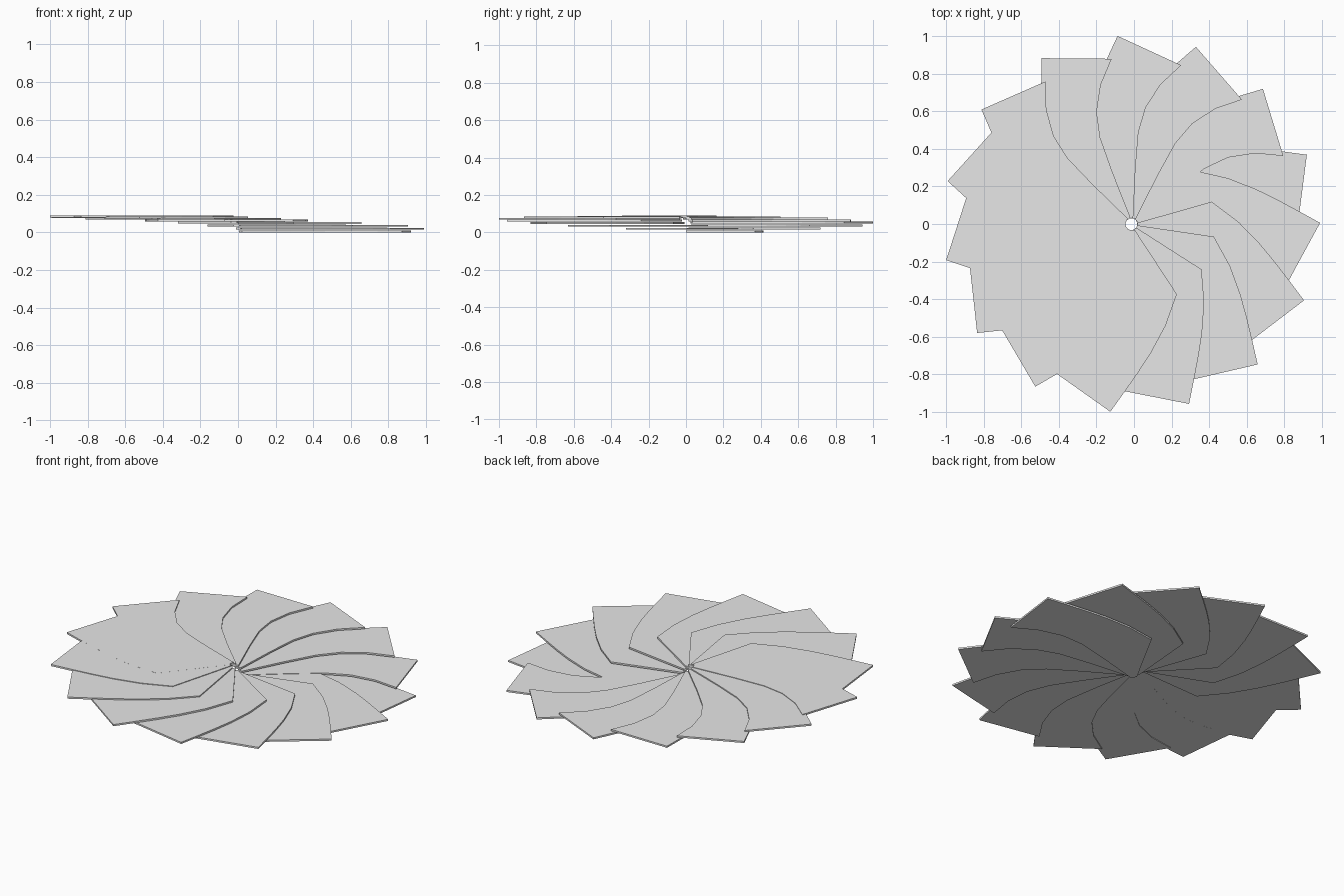
import bpy, bmesh, math

cube = bpy.data.objects.get("Cube")
if cube:
    bpy.data.objects.remove(cube, do_unlink=True)

# Plain grey
grey = bpy.data.materials.new("light_grey")
grey.use_nodes = True
GREY = (0.8, 0.8, 0.8, 1.0)
grey.diffuse_color = GREY
grey.node_tree.nodes["Principled BSDF"].inputs["Base Color"].default_value = GREY

CENTRE = (-0.014, -0.001)
COUNT = 15
STEP = 24.2        # degrees between blades
START = 21.6       # direction of the lowest blade's tip
THICK = 0.01
RISE = 0.0795

# Blade outline as (radius, degrees from the tip direction)
OUTLINE = [
    (0.035, -20), (0.30, -8.4), (0.49, -8.6), (0.625, -11.2),   # swept edge
    (0.759, -16), (0.886, -21.6),
    (1.004, 0),                                                 # tip
    (0.89, 4.2), (0.79, 9), (0.69, 15.2), (0.57, 25),           # bowed edge
    (0.444, 39.4), (0.035, 37),
]


def blade_mesh():
    """Flat blade extruded upward from z = 0, tip along +x."""
    bm = bmesh.new()
    verts = [bm.verts.new((r * math.cos(math.radians(a)),
                           r * math.sin(math.radians(a)), 0)) for r, a in OUTLINE]
    face = bm.faces.new(verts)
    top = bmesh.ops.extrude_face_region(bm, geom=[face])["geom"]
    bmesh.ops.translate(bm, vec=(0, 0, THICK),
                        verts=[g for g in top if isinstance(g, bmesh.types.BMVert)])
    bmesh.ops.recalc_face_normals(bm, faces=bm.faces[:])
    mesh = bpy.data.meshes.new("blade")
    bm.to_mesh(mesh)
    bm.free()
    mesh.materials.append(grey)
    return mesh


# Fan of blades, climbing from the lowest one round both sides
mesh = blade_mesh()
for i in range(COUNT):
    blade = bpy.data.objects.new(f"blade_{i + 1:02d}", mesh)
    bpy.context.collection.objects.link(blade)
    blade.location = (*CENTRE, RISE * math.sin(math.radians(STEP / 2 * i)))
    blade.rotation_euler.z = math.radians(START + STEP * i)
